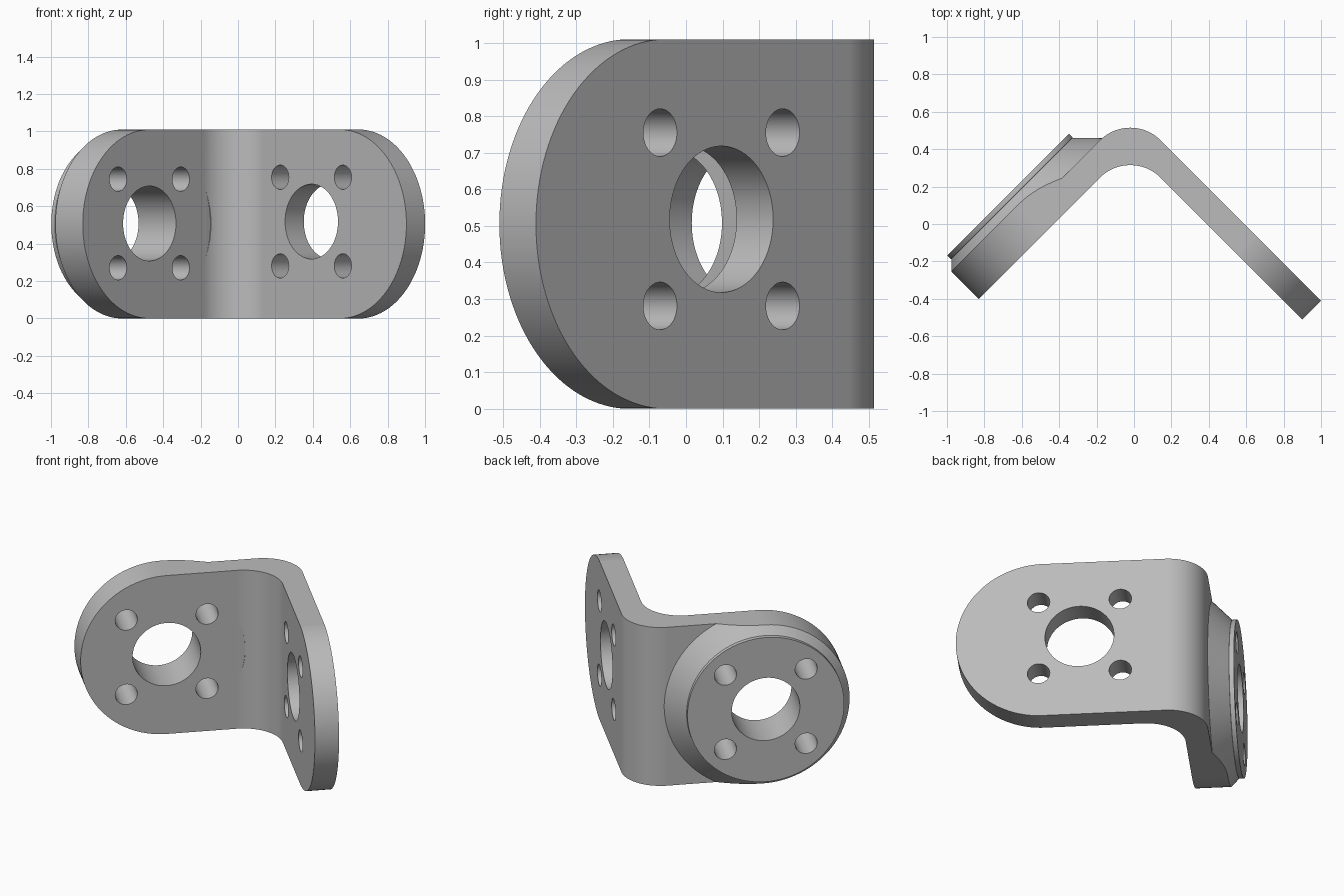
import bpy
import bmesh
import math
from mathutils import Matrix, Vector

cube = bpy.data.objects.get("Cube")
if cube:
    bpy.data.objects.remove(cube, do_unlink=True)

HEIGHT = 1.01
END_R = HEIGHT / 2      # rounded arm ends
BEND_R = 0.23
PLATE = 0.2             # plate thickness measured along the bend axis
BEND_X = -0.02
UP = Vector((0, 0, 1))


def circle(radius, cx=0, cy=0, n=96):
    return [(cx + radius * math.cos(2 * math.pi * i / n),
             cy + radius * math.sin(2 * math.pi * i / n)) for i in range(n)]


def stadium(radius, length):
    """Half-round end at the origin, running straight along +x."""
    arc = [math.pi / 2 + math.pi * i / 64 for i in range(65)]
    pts = [(radius * math.cos(a), radius * math.sin(a)) for a in arc]
    return pts + [(length, -radius), (length, radius)]


def loft(name, rings, matrix=Matrix()):
    """Solid through equal outlines, each given with its height."""
    bm = bmesh.new()
    loops = [[bm.verts.new(matrix @ Vector((x, y, h))) for x, y in pts]
             for pts, h in rings]
    bm.faces.new(loops[0])
    bm.faces.new(loops[-1])
    for a, b in zip(loops, loops[1:]):
        for i in range(len(a)):
            j = (i + 1) % len(a)
            bm.faces.new((a[i], a[j], b[j], b[i]))
    bmesh.ops.recalc_face_normals(bm, faces=bm.faces)
    mesh = bpy.data.meshes.new(name)
    bm.to_mesh(mesh)
    bm.free()
    obj = bpy.data.objects.new(name, mesh)
    bpy.context.collection.objects.link(obj)
    return obj


def combine(target, tool, operation):
    """Apply a boolean and remove the tool."""
    mod = target.modifiers.new("combine", 'BOOLEAN')
    mod.object = tool
    mod.operation = operation
    mod.solver = 'EXACT'
    bpy.context.view_layer.update()
    graph = bpy.context.evaluated_depsgraph_get()
    mesh = bpy.data.meshes.new_from_object(target.evaluated_get(graph))
    target.modifiers.clear()
    target.data = mesh
    bpy.data.objects.remove(tool, do_unlink=True)


def arm_frame(side, x, y):
    """Local x runs to the bend, local z points out of the back face."""
    along = Vector((-side, 1, 0)).normalized()
    out = Vector((side, 1, 0)).normalized()
    m = Matrix((along, out.cross(along), out)).transposed().to_4x4()
    return Matrix.Translation((x, y, END_R)) @ m


left = arm_frame(-1, -0.473, -0.043)
right = arm_frame(1, 0.543, -0.153)


# Bent plate: outer and inner lines of equal bend radius
def bend_line(corner_y, reach):
    cy = corner_y - BEND_R * math.sqrt(2)
    pts = [(BEND_X + reach, corner_y - reach)]
    for i in range(33):
        a = math.radians(45 + 90 * i / 32)
        pts.append((BEND_X + BEND_R * math.cos(a), cy + BEND_R * math.sin(a)))
    return pts + [(BEND_X - reach, corner_y - reach)]


outline = bend_line(0.41 + PLATE, 1.3) + bend_line(0.41, 1.2)[::-1]
bracket = loft("angle_bracket", [(outline, -0.1), (outline, HEIGHT + 0.1)])

# Conical boss with a short round lip on the back of the left arm
boss = loft("boss", [(circle(0.612), 0.1), (circle(0.457), 0.255),
                     (circle(0.46), 0.256), (circle(0.46), 0.283)], left)
combine(bracket, boss, 'UNION')

# Trim both arms to half-round ends
for frame, radius in ((left, END_R), (right, END_R + 0.0005)):
    shape = stadium(radius, 3)
    trim = loft("trim", [(shape, -3), (shape, 3)], frame)
    combine(bracket, trim, 'INTERSECT')

# Shallow round clearance on the inside of the bend
relief = circle(0.46)
combine(bracket, loft("relief", [(relief, -0.1), (relief, -0.0005)], left),
        'DIFFERENCE')

# Central bore and four bolt holes in each arm
for frame, cx, z in ((left, 0, 0.508), (right, 0.212, 0.518)):
    centre = Matrix.Translation((0, 0, z - END_R)) @ frame
    holes = [circle(0.2, cx)]
    holes += [circle(0.065, cx + sx * 0.237, sy * 0.237, 48)
              for sx in (-1, 1) for sy in (-1, 1)]
    for hole in holes:
        cutter = loft("hole", [(hole, -0.1), (hole, 0.4)], centre)
        combine(bracket, cutter, 'DIFFERENCE')

# Single grey finish
grey = bpy.data.materials.new("plain grey")
grey.use_nodes = True
colour = (0.5, 0.5, 0.5, 1)
grey.diffuse_color = colour
grey.node_tree.nodes["Principled BSDF"].inputs["Base Color"].default_value = colour
bracket.data.materials.clear()
bracket.data.materials.append(grey)
for face in bracket.data.polygons:
    face.material_index = 0

# Smooth curved walls, keep edges crisp
bpy.ops.object.select_all(action='DESELECT')
bracket.select_set(True)
bpy.context.view_layer.objects.active = bracket
bpy.ops.object.shade_smooth_by_angle(angle=math.radians(25))
weighted = bracket.modifiers.new("weighted_normals", 'WEIGHTED_NORMAL')
weighted.keep_sharp = True
